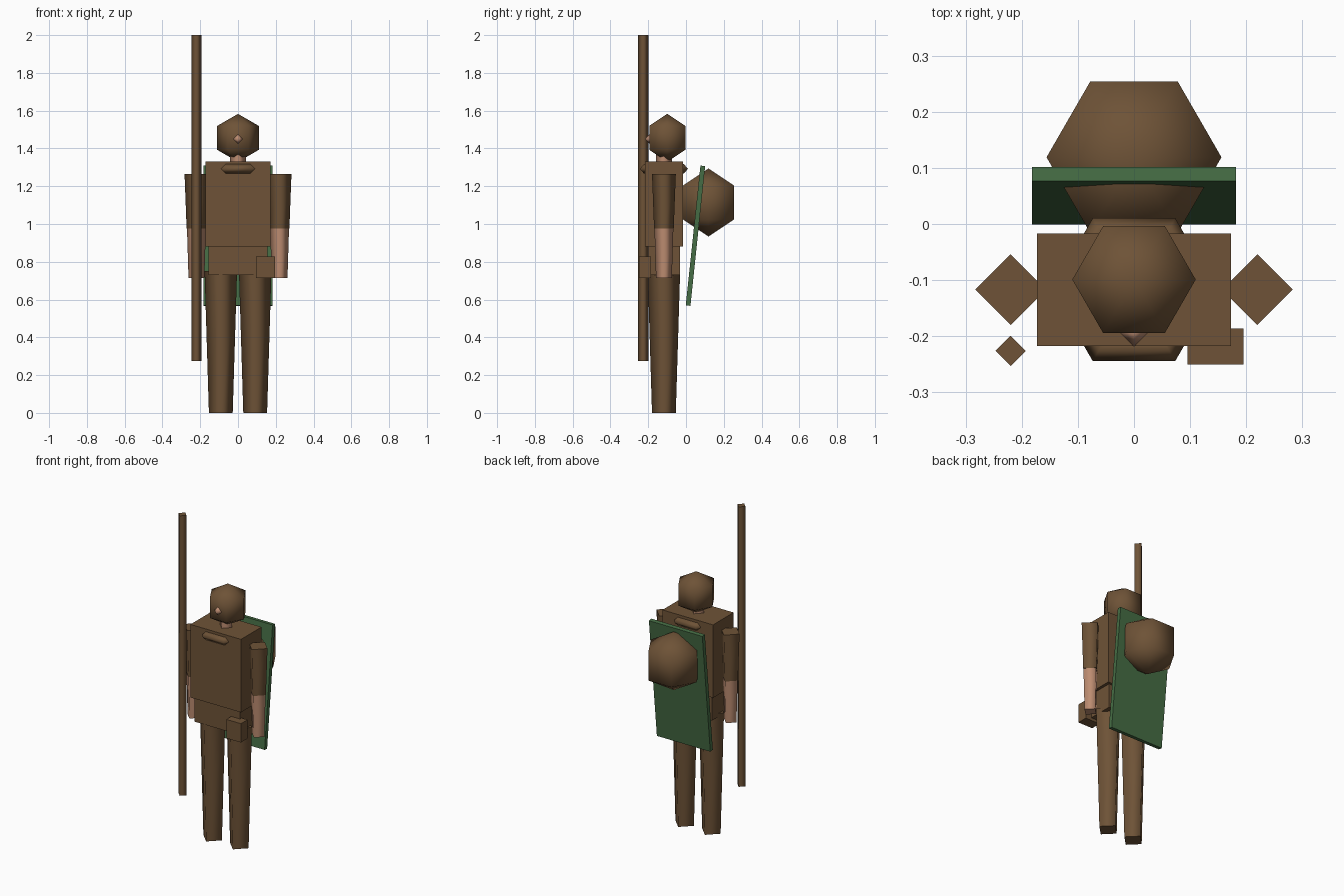
import bpy, bmesh
from math import sin, cos, pi, radians
from mathutils import Matrix

cube = bpy.data.objects.get("Cube")
if cube:
    bpy.data.objects.remove(cube, do_unlink=True)


def material(name, rgb):
    m = bpy.data.materials.new(name)
    m.use_nodes = True
    m.diffuse_color = (*rgb, 1)
    m.node_tree.nodes["Principled BSDF"].inputs["Base Color"].default_value = (*rgb, 1)
    return m


BROWN = material("brown_cloth", (0.156, 0.086, 0.038))
SKIN = material("skin", (0.51, 0.265, 0.165))
GREEN = material("green_shield", (0.06, 0.152, 0.058))
BODY_Y = -0.117


def finish(name, bm, mat, location=(0, 0, 0)):
    bmesh.ops.recalc_face_normals(bm, faces=bm.faces)
    mesh = bpy.data.meshes.new(name)
    bm.to_mesh(mesh)
    bm.free()
    mesh.materials.append(mat)
    obj = bpy.data.objects.new(name, mesh)
    obj.location = location
    bpy.context.collection.objects.link(obj)
    return obj


def box(name, mat, center, size, tilt=0):
    bm = bmesh.new()
    bmesh.ops.create_cube(bm, size=1, matrix=Matrix.Diagonal((*size, 1)))
    obj = finish(name, bm, mat, center)
    obj.rotation_euler.x = radians(tilt)


def lathe(name, mat, location, profile, sides, closed=False):
    """Spin (radius, z) points round z; zero radius makes a pole, open ends get flat caps."""
    bm = bmesh.new()
    rings = []
    for r, z in profile:
        count = sides if r else 1
        rings.append([bm.verts.new((r * cos(2 * pi * i / sides), r * sin(2 * pi * i / sides), z))
                      for i in range(count)])
    pairs = list(zip(rings, rings[1:]))
    if closed:
        pairs.append((rings[-1], rings[0]))
    for a, b in pairs:
        for i in range(sides):
            j = (i + 1) % sides
            quad = [a[i % len(a)], a[j % len(a)], b[j % len(b)], b[i % len(b)]]
            bm.faces.new(list(dict.fromkeys(quad))).smooth = True
    if not closed:
        for ring in (rings[0], rings[-1]):
            if len(ring) > 1:
                for edge in bm.faces.new(ring).edges:
                    edge.smooth = False
    return finish(name, bm, mat, location)


def ball(name, mat, location, radius, sides, steps):
    profile = [(0 if k in (0, steps) else radius * sin(pi * k / steps),
                -radius * cos(pi * k / steps)) for k in range(steps + 1)]
    lathe(name, mat, location, profile, sides)


# Torso, hips and belt pouch
box("torso", BROWN, (0, BODY_Y, 1.105), (0.345, 0.2, 0.45))
box("hips", BROWN, (0, BODY_Y, 0.805), (0.31, 0.17, 0.15))
box("belt_pouch", BROWN, (0.145, -0.218, 0.771), (0.1, 0.064, 0.116))

# Collar ring with a diamond section
lathe("collar", BROWN, (0, BODY_Y, 1.292),
      [(0.147, 0), (0.122, 0.025), (0.097, 0), (0.122, -0.025)], 6, closed=True)

# Head, nose and neck
lathe("neck", SKIN, (0, BODY_Y, 0), [(0.042, 1.3), (0.042, 1.4)], 4)
ball("head", BROWN, (0, -0.099, 1.456), 0.127, 6, 3)
ball("nose", SKIN, (0, -0.189, 1.45), 0.03, 4, 2)

# Arms and legs
for side, x in (("left", 1), ("right", -1)):
    lathe(side + "_sleeve", BROWN, (0.22 * x, BODY_Y, 0), [(0.052, 0.975), (0.063, 1.265)], 4)
    lathe(side + "_forearm", SKIN, (0.22 * x, BODY_Y, 0), [(0.042, 0.715), (0.05, 0.975)], 4)
    lathe(side + "_leg", BROWN, (0.091 * x, BODY_Y, 0), [(0.063, 0), (0.086, 0.75)], 4)

# Staff held in the right hand
lathe("staff", BROWN, (-0.22, -0.226, 0), [(0.027, 0.275), (0.027, 2.0)], 4)

# Shield slung on the back, with a round pack through it
box("shield", GREEN, (0, 0.05, 0.938), (0.364, 0.025, 0.744), tilt=-6)
ball("pack", BROWN, (0, 0.119, 1.114), 0.18, 6, 3)
